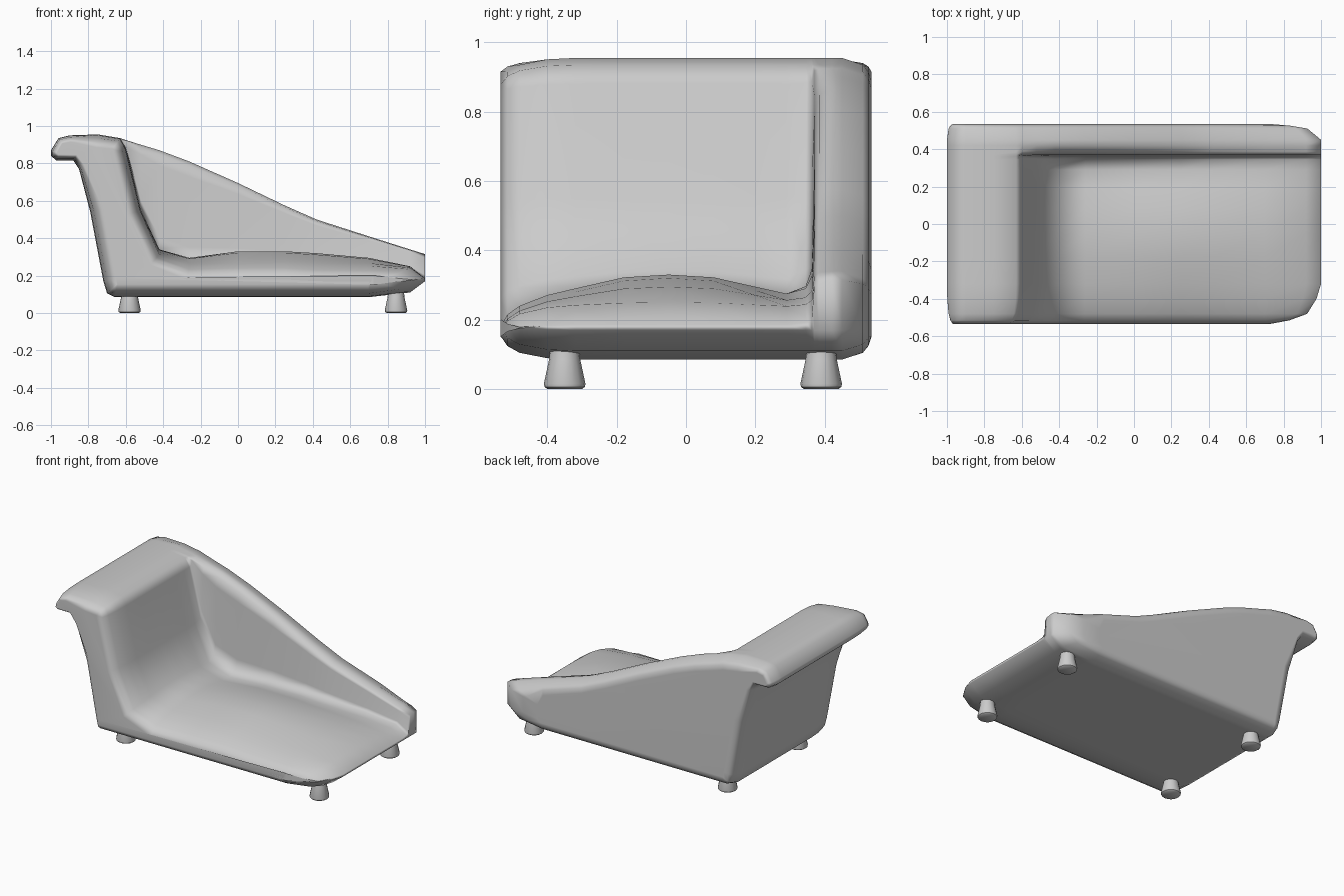
import bpy
import bmesh
from math import radians
from mathutils import Vector

cube = bpy.data.objects.get("Cube")
if cube:
    bpy.data.objects.remove(cube, do_unlink=True)

# One plain upholstery colour
grey = bpy.data.materials.new("soft grey")
grey.use_nodes = True
colour = (0.6, 0.6, 0.6, 1)
grey.diffuse_color = colour
grey.node_tree.nodes["Principled BSDF"].inputs["Base Color"].default_value = colour


def add_object(name, bm, angle):
    """Turn a bmesh into a smooth shaded object."""
    bmesh.ops.recalc_face_normals(bm, faces=bm.faces)
    mesh = bpy.data.meshes.new(name)
    bm.to_mesh(mesh)
    bm.free()
    mesh.materials.append(grey)
    obj = bpy.data.objects.new(name, mesh)
    bpy.context.collection.objects.link(obj)
    bpy.ops.object.select_all(action="DESELECT")
    obj.select_set(True)
    bpy.context.view_layer.objects.active = obj
    bpy.ops.object.shade_smooth_by_angle(angle=radians(angle))
    return obj


# Upper outline from headrest to foot: x, seat height, side wall height, crown share
upper = [
    (-1, .87, .87, 0), (-.96, .935, .935, 0), (-.9, .95, .95, 0),
    (-.75, .955, .955, 0), (-.63, .935, .935, 0), (-.6, .88, .925, 0),
    (-.52, .55, .9, 0), (-.42, .34, .87, .4), (-.26, .295, .81, .6),
    (0, .33, .695, 1), (.25, .33, .575, 1), (.42, .32, .5, 1),
    (.7, .295, .41, .7), (.92, .25, .34, .2), (1, .185, .315, 0),
]
# Lower outline from foot back up to the headrest roll
lower = [
    (1, .17), (.92, .11), (.7, .085), (-.66, .085), (-.7, .105), (-.72, .17),
    (-.79, .54), (-.85, .77), (-.88, .815), (-.97, .815), (-1, .84),
]
# Cross-sections: y, inset, seat dip, wall share, foot length share
sections = [
    (-.535, .07, .08, 0, .1), (-.515, .04, .075, 0, .5),
    (-.48, .02, .07, 0, .8), (-.4, .004, .055, 0, .93), (-.32, 0, .04, 0, 1),
    (-.18, 0, .008, 0, 1), (-.05, 0, 0, 0, 1), (.08, 0, .008, 0, 1),
    (.2, 0, .035, 0, 1), (.29, 0, .055, 0, 1), (.345, 0, .055, .05, 1),
    (.363, 0, .05, .16, 1), (.37, 0, .03, .85, 1), (.385, 0, 0, .96, 1),
    (.42, 0, 0, 1, 1), (.45, 0, 0, 1, 1),
    (.51, .02, 0, 1, .8), (.526, .04, 0, 1, .5), (.535, .07, 0, 1, .1),
]


def section_points(y, inset, dip, wall, foot):
    ring = [Vector((x, seat + (top - seat) * wall - dip * crown * (1 - wall)))
            for x, seat, top, crown in upper]
    ring += [Vector(p) for p in lower]
    points = []
    for i, p in enumerate(ring):
        ahead = (ring[(i + 1) % len(ring)] - p).normalized()
        behind = (p - ring[i - 1]).normalized()
        along = (ahead + behind).normalized()
        # The thin headrest roll is rounded less than the rest
        amount = inset * (.5 if p.x < -.84 else 1)
        x, z = p + Vector((along.y, -along.x)) * amount
        if x > .7:
            x = .7 + (x - .7) * foot
        points.append((x, y, z))
    return points


# Upholstered body: headrest, seat and side wall in one loft
bm = bmesh.new()
rings = [[bm.verts.new(p) for p in section_points(*s)] for s in sections]
for a, b in zip(rings, rings[1:]):
    for i in range(len(a)):
        j = (i + 1) % len(a)
        bm.faces.new((a[i], a[j], b[j], b[i]))
bm.faces.new(rings[0])
bm.faces.new(rings[-1])
body = add_object("upholstered_body", bm, 85)
weighted = body.modifiers.new("even shading", "WEIGHTED_NORMAL")
weighted.keep_sharp = True

# Four turned feet, wider at the floor
foot_profile = [(.05, 0), (.058, .006), (.06, .015), (.045, .085), (.042, .12)]
for end, x in (("head", -.58), ("foot", .845)):
    for side, y in (("front", -.35), ("back", .39)):
        bm = bmesh.new()
        for radius, z in foot_profile:
            bmesh.ops.create_circle(bm, segments=16, radius=radius)
            for v in list(bm.verts)[-16:]:
                v.co += Vector((x, y, z))
        verts = list(bm.verts)
        for k in range(len(foot_profile) - 1):
            low, high = verts[k * 16:k * 16 + 16], verts[k * 16 + 16:k * 16 + 32]
            for i in range(16):
                j = (i + 1) % 16
                bm.faces.new((low[i], low[j], high[j], high[i]))
        bm.faces.new(verts[:16])
        bm.faces.new(verts[-16:])
        add_object(f"{end}_{side}_leg", bm, 40)
